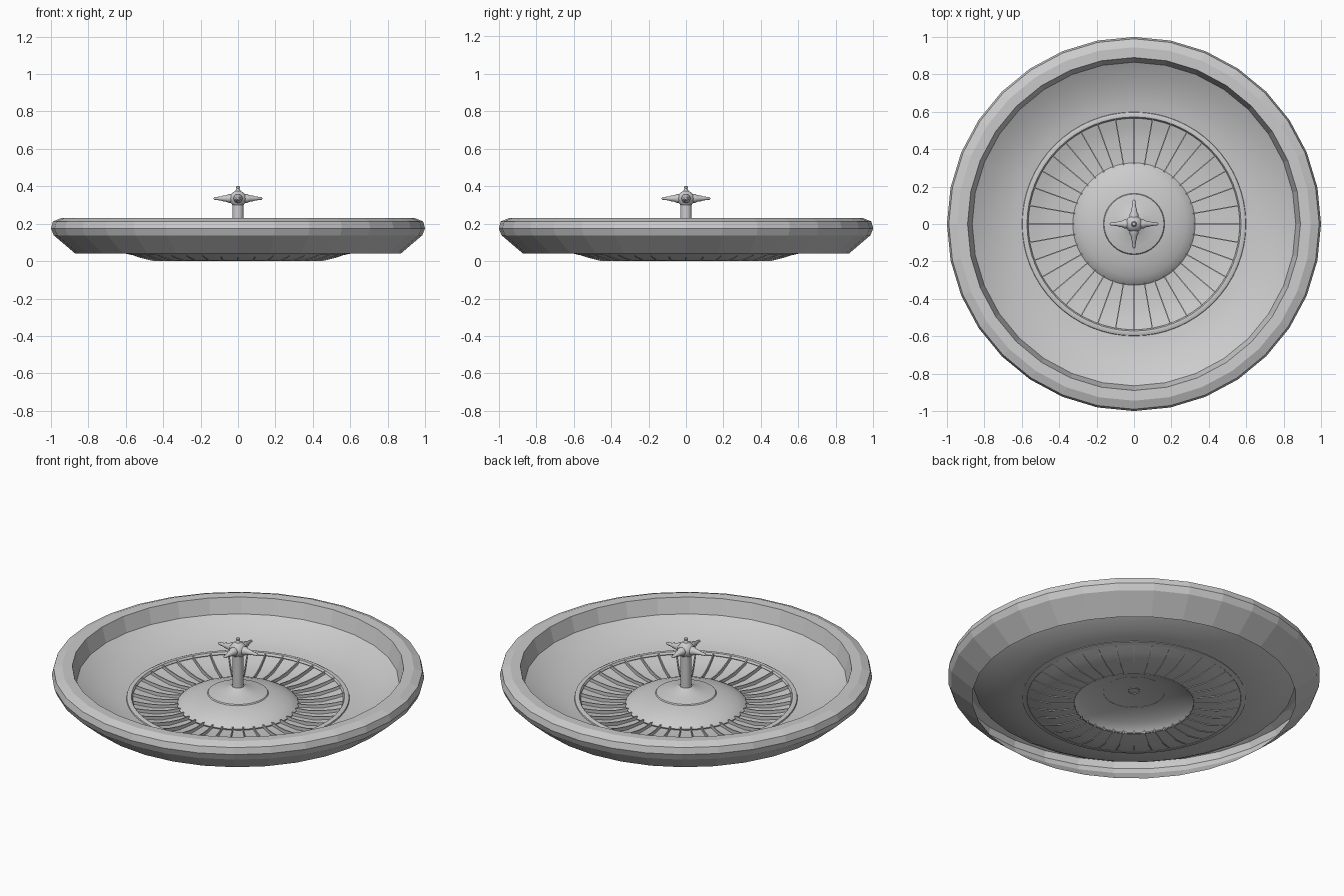
import bpy, bmesh
from math import sin, cos, pi
from mathutils import Matrix

if "Cube" in bpy.data.objects:
    bpy.data.objects.remove(bpy.data.objects["Cube"])


def finish(name, bm, smooth=None):
    me = bpy.data.meshes.new(name)
    bmesh.ops.recalc_face_normals(bm, faces=bm.faces)
    bm.to_mesh(me)
    bm.free()
    ob = bpy.data.objects.new(name, me)
    bpy.context.collection.objects.link(ob)
    if smooth:
        bpy.ops.object.select_all(action='DESELECT')
        ob.select_set(True)
        bpy.context.view_layer.objects.active = ob
        bpy.ops.object.shade_smooth_by_angle(angle=smooth)
    return ob


def revolve(bm, profile, n, matrix=Matrix()):
    """Turn an (r, z) profile around z; r = 0 ends become points."""
    rings = []
    for r, z in profile:
        if r == 0:
            rings.append([bm.verts.new(matrix @ Matrix.Translation((0, 0, z)).translation)] * n)
        else:
            rings.append([bm.verts.new((matrix @ Matrix.Translation(
                (r * cos(2 * pi * i / n), r * sin(2 * pi * i / n), z))).translation)
                for i in range(n)])
    for a, b in zip(rings, rings[1:]):
        for i in range(n):
            j = (i + 1) % n
            quad = list(dict.fromkeys((a[i], a[j], b[j], b[i])))
            bm.faces.new(quad)


def lathe(name, profile, n, smooth=None):
    bm = bmesh.new()
    revolve(bm, profile, n)
    return finish(name, bm, smooth)


# faceted outer shell, rim and inner wall
lathe("basin_shell", [(.87, .04), (.985, .138), (1, .175), (.99, .212), (.945, .23),
                      (.89, .228), (.865, .14)], 32)

# shallow bowl
lathe("basin_bowl", [(.865, .14), (.8, .102), (.7, .064), (.64, .05), (.575, .04)], 32, .5)

# raised ring around the grate
lathe("grate_ring", [(.6, .04), (.597, .051), (.585, .056), (.572, .054), (.565, .042),
                     (.575, .034), (.6, .04)], 64, .6)

# dished grate floor
lathe("grate_floor", [(.575, .036), (.52, .02), (.45, .004), (.32, .004)], 64, .5)

# radial fins following the dish
bm = bmesh.new()
top = [(.57, .052), (.52, .038), (.45, .025), (.385, .02), (.32, .024)]
low = [(.57, .034), (.52, .017), (.45, 0), (.385, 0), (.32, 0)]
outline = top + low[::-1]
for k in range(36):
    rot = Matrix.Rotation(2 * pi * k / 36, 4, 'Z')
    sides = [[bm.verts.new((rot @ Matrix.Translation((r, y, z))).translation)
              for r, z in outline] for y in (-.003, .003)]
    a, b = sides
    bm.faces.new(a)
    bm.faces.new(b[::-1])
    for i in range(len(a)):
        j = (i + 1) % len(a)
        bm.faces.new((a[i], b[i], b[j], a[j]))
finish("grate_fins", bm)

# central dome
lathe("center_dome", [(.322, 0), (.327, .012), (.315, .024), (.28, .043), (.23, .061),
                      (.165, .075), (.08, .084), (0, .087)], 48, .7)

# flared collar and post
lathe("post_collar", [(.165, .074), (.16, .081), (.12, .09), (.07, .1), (.045, .112),
                      (.032, .118)], 32, .6)
lathe("post", [(.03, .08), (.03, .305), (.022, .31), (0, .31)], 24, .6)

# handle hub with top screw
lathe("handle_hub", [(0, .298), (.03, .3), (.042, .315), (.046, .335), (.042, .352),
                     (.028, .368), (.014, .375), (.008, .388), (.01, .392), (.01, .398),
                     (0, .402)], 24, .6)

# four tapered arms
bm = bmesh.new()
arm = [(.024, .03), (.024, .05), (.018, .06), (.014, .085), (.011, .09), (.007, .125), (0, .133)]
for k in range(4):
    m = (Matrix.Translation((0, 0, .335)) @ Matrix.Rotation(k * pi / 2, 4, 'Z')
         @ Matrix.Rotation(pi / 2, 4, 'Y'))
    revolve(bm, arm, 12, m)
finish("handle_arms", bm, .6)
